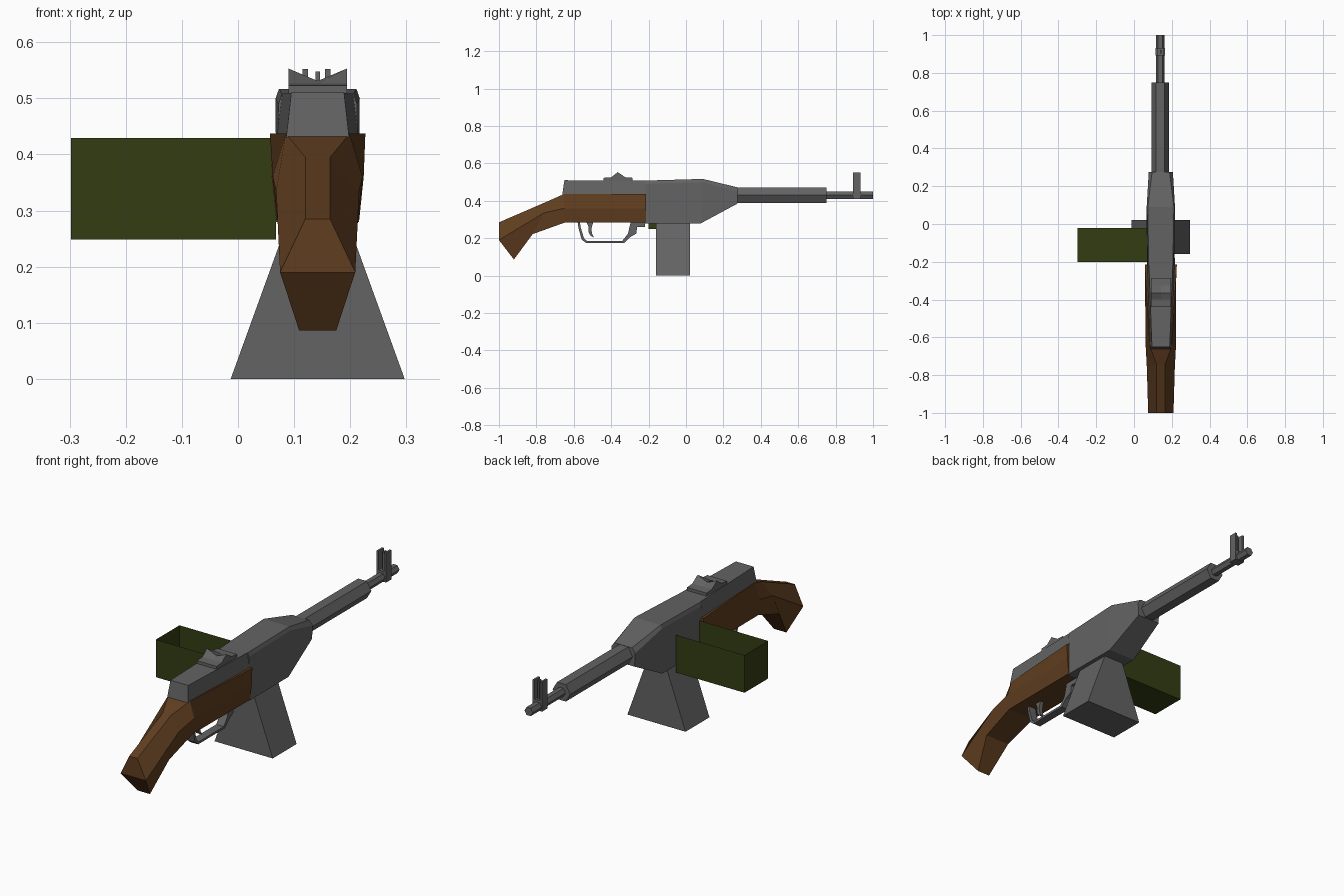
import bpy, bmesh, math

if "Cube" in bpy.data.objects:
    bpy.data.objects.remove(bpy.data.objects["Cube"])

CX = 0.142  # centre line of the body


def material(name, rgb):
    m = bpy.data.materials.new(name)
    m.diffuse_color = (*rgb, 1)
    m.use_nodes = True
    m.node_tree.nodes["Principled BSDF"].inputs["Base Color"].default_value = m.diffuse_color
    return m


WOOD = material("wood", (0.115, 0.047, 0.014))
GREEN = material("green_paint", (0.034, 0.046, 0.006))
STEEL = material("dark_steel", (0.125, 0.125, 0.125))


def make(name, verts, faces, mat=STEEL):
    me = bpy.data.meshes.new(name)
    me.from_pydata(verts, [], faces)
    me.materials.append(mat)
    ob = bpy.data.objects.new(name, me)
    bpy.context.collection.objects.link(ob)
    bm = bmesh.new()
    bm.from_mesh(me)
    bmesh.ops.recalc_face_normals(bm, faces=bm.faces)
    bm.to_mesh(me)
    bm.free()
    return ob


def loft(name, sections, mat=STEEL):
    """Each section: (half width, y, z) for top, middle, bottom; mirrored in x."""
    verts, faces = [], []
    for s in sections:
        verts += [(CX + w, y, z) for w, y, z in s]
        verts += [(CX - w, y, z) for w, y, z in reversed(s)]
    for k in range(len(sections) - 1):
        a, b = 6 * k, 6 * k + 6
        for i in range(6):
            j = (i + 1) % 6
            faces.append((a + i, a + j, b + j, b + i))
    e = len(verts) - 6
    faces += [(0, 5, 4, 1), (1, 4, 3, 2)]
    faces += [(e, e + 1, e + 4, e + 5), (e + 1, e + 2, e + 3, e + 4)]
    return make(name, verts, faces, mat)


def extrude_x(name, rings):
    """Join side profiles placed at different x: list of (x, [(y, z)...])."""
    n = len(rings[0][1])
    verts = [(x, y, z) for x, pts in rings for y, z in pts]
    faces = [tuple(range(n)), tuple(reversed(range(len(verts) - n, len(verts))))]
    for k in range(len(rings) - 1):
        a, b = k * n, k * n + n
        faces += [(a + i, b + i, b + (i + 1) % n, a + (i + 1) % n) for i in range(n)]
    return make(name, verts, faces)


def prism(name, pts, hw, x=CX):
    return extrude_x(name, [(x - hw, pts), (x + hw, pts)])


def rect(y0, y1, z0, z1):
    return [(y0, z0), (y1, z0), (y1, z1), (y0, z1)]


def hex_tube(name, r, y0, y1):
    ring = [(CX - .003 + r * math.cos(i * math.pi / 3), 0.43 + r * math.sin(i * math.pi / 3)) for i in range(6)]
    verts = [(x, y, z) for y in (y0, y1) for x, z in ring]
    faces = [(i, (i + 1) % 6, 6 + (i + 1) % 6, 6 + i) for i in range(6)]
    return make(name, verts, faces + [tuple(range(5, -1, -1)), tuple(range(6, 12))])


# wooden stock, from butt to receiver
loft("stock", [
    [(.022, -1.0, .285), (.067, -1.0, .19), (.033, -.92, .086)],
    [(.022, -.745, .395), (.074, -.76, .335), (.065, -.82, .222)],
    [(.057, -.65, .437), (.080, -.65, .36), (.072, -.65, .283)],
    [(.085, -.215, .437), (.082, -.215, .36), (.074, -.215, .283)],
], WOOD)

# receiver: narrow rear cover and main body
loft("rear_receiver", [
    [(.047, -.65, .51), (.0515, -.656, .47), (.056, -.662, .43)],
    [(.063, -.215, .508), (.068, -.215, .47), (.073, -.215, .43)],
])
loft("main_receiver", [
    [(.064, -.22, .508), (.070, -.22, .49), (.074, -.22, .28)],
    [(.069, .09, .517), (.075, .09, .50), (.072, .08, .28)],
    [(.046, .275, .472), (.064, .275, .45), (.060, .275, .385)],
])

# barrel
hex_tube("barrel_shroud", .047, .26, .75)
hex_tube("barrel", .022, .70, 1.0)

# front sight: two guards, a centre post and a base
for side in (-1, 1):
    prism("front_sight_guard", rect(.892, .932, .41, .552), .005, CX - .002 + .02 * side)
prism("front_sight_post", rect(.903, .922, .43, .548), .004)
prism("front_sight_base", rect(.892, .932, .41, .46), .022)


# rear sight with a V notch
def sight(peak):
    return [(-.44, .5), (-.44, .523), (-.40, .526), (-.365, peak),
            (-.325, .526), (-.285, .523), (-.285, .5)]


extrude_x("rear_sight", [(CX - .052, sight(.553)), (CX, sight(.531)), (CX + .052, sight(.553))])

# trigger and guard
prism("trigger_guard", [
    (-.58, .29), (-.575, .255), (-.558, .193), (-.535, .175), (-.33, .175), (-.30, .205),
    (-.265, .225), (-.262, .26), (-.22, .26), (-.22, .29), (-.295, .29), (-.31, .225),
    (-.34, .186), (-.53, .186), (-.545, .198), (-.563, .258), (-.568, .29)], .02)
prism("trigger", [
    (-.535, .29), (-.522, .265), (-.522, .235), (-.512, .215), (-.492, .203),
    (-.502, .225), (-.506, .25), (-.495, .29)], .01)

# flared magazine
make("magazine",
     [(CX + w * sx, y, z) for w, z in ((.155, 0), (.05, .29)) for sx, y in
      ((-1, -.16), (1, -.16), (1, .022), (-1, .022))],
     [(3, 2, 1, 0), (4, 5, 6, 7)] + [(i, (i + 1) % 4, 4 + (i + 1) % 4, 4 + i) for i in range(4)])

# green side box, open on top and towards the receiver
make("ammo_box",
     [(x, y, z) for z in (.248, .429) for x, y in
      ((-.298, -.2), (.068, -.2), (.068, -.02), (-.298, -.02))],
     [(3, 2, 1, 0), (0, 1, 5, 4), (2, 3, 7, 6), (3, 0, 4, 7)], GREEN)
